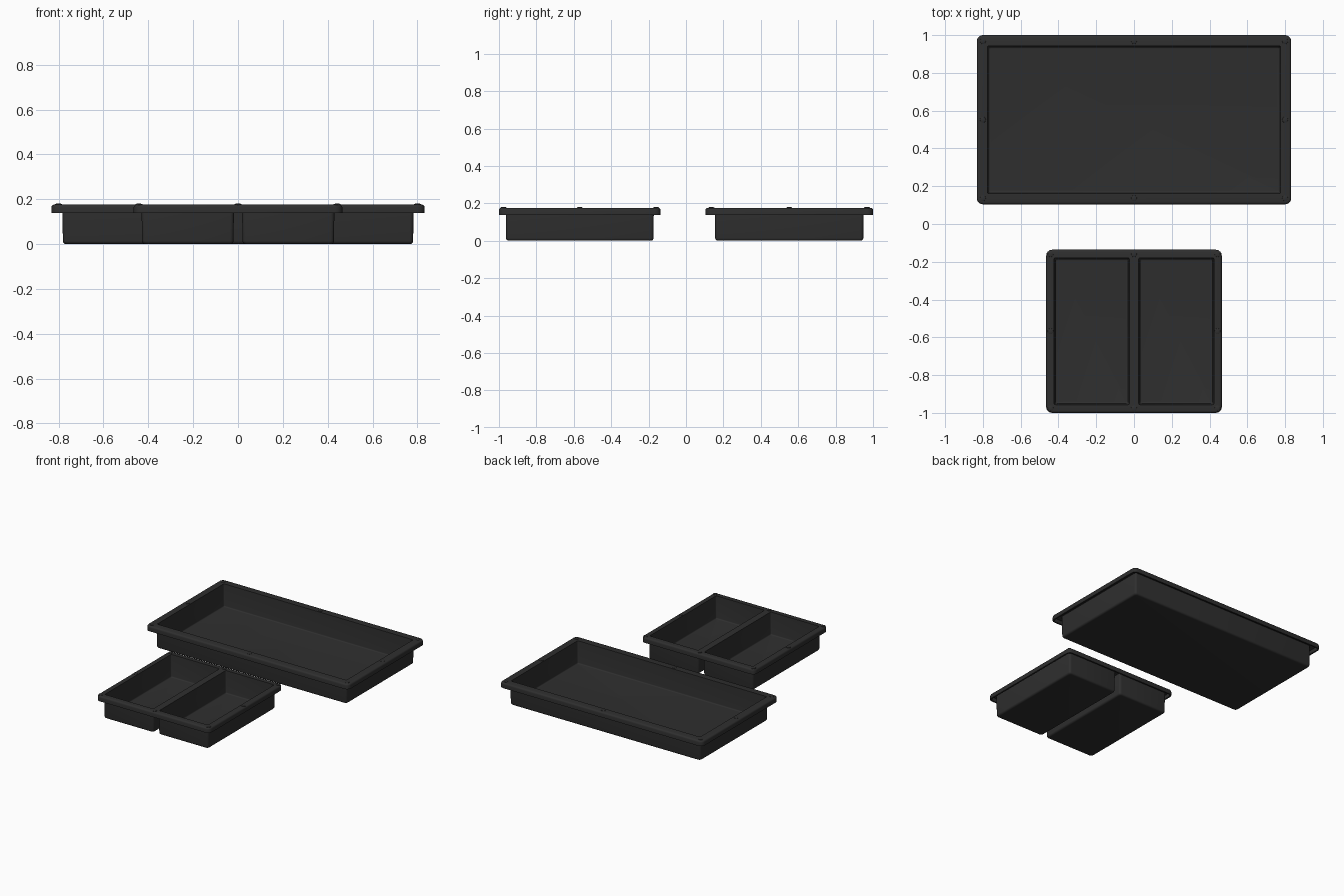
import bpy, bmesh, math

if "Cube" in bpy.data.objects:
    bpy.data.objects.remove(bpy.data.objects["Cube"])

TOP, THICK, LIP_Z = 0.176, 0.011, 0.138

plastic = bpy.data.materials.new("dark_grey_plastic")
plastic.diffuse_color = (0.028, 0.028, 0.028, 1)
plastic.use_nodes = True
plastic.node_tree.nodes["Principled BSDF"].inputs["Base Color"].default_value = plastic.diffuse_color


def ring(bm, cx, cy, hx, hy, r, z, seg=4):
    """Closed rounded-rectangle loop of vertices."""
    verts = []
    for q, (sx, sy) in enumerate([(1, 1), (-1, 1), (-1, -1), (1, -1)]):
        for i in range(seg + 1):
            a = math.pi / 2 * (q + i / seg)
            verts.append(bm.verts.new((cx + sx * (hx - r) + r * math.cos(a),
                                       cy + sy * (hy - r) + r * math.sin(a), z)))
    return verts


def loft(bm, rings):
    for a, b in zip(rings, rings[1:]):
        n = len(a)
        for i in range(n):
            j = (i + 1) % n
            bm.faces.new((a[i], a[j], b[j], b[i]))


def fill(bm, loops):
    """Flat surface between an outer loop and the holes in it."""
    edges = [bm.edges.get((l[i], l[i - 1])) for l in loops for i in range(len(l))]
    bmesh.ops.triangle_fill(bm, edges=edges, use_beauty=True)


def shell(bm, cx, cy, hx, hy, r, top, bottom, draft, fillet):
    """Basin surface: tapered wall, rounded bottom edge, flat floor."""
    rings = [ring(bm, cx, cy, hx, hy, r, top)]
    for i in range(5):
        a = math.pi / 2 * i / 4
        inset = draft + fillet * (1 - math.cos(a))
        rings.append(ring(bm, cx, cy, hx - inset, hy - inset, r,
                          bottom + fillet * (1 - math.sin(a))))
    loft(bm, rings)
    bm.faces.new(rings[-1])
    return rings[0]


def finish(name, bm):
    bmesh.ops.recalc_face_normals(bm, faces=bm.faces)
    mesh = bpy.data.meshes.new(name)
    bm.to_mesh(mesh)
    bm.free()
    mesh.materials.append(plastic)
    ob = bpy.data.objects.new(name, mesh)
    bpy.context.collection.objects.link(ob)
    bpy.ops.object.select_all(action='DESELECT')
    ob.select_set(True)
    bpy.context.view_layer.objects.active = ob
    bpy.ops.object.shade_smooth_by_angle(angle=math.radians(35))
    return ob


def tray(name, cy, hx, hy, basins, basin_hy):
    bm = bmesh.new()
    # rim with a rounded edge and a hollow hanging lip
    rad, rnd = 0.032, 0.012
    rim = []
    for i in range(4):
        a = math.pi / 2 * i / 3
        inset = rnd * (1 - math.sin(a))
        rim.append(ring(bm, 0, cy, hx - inset, hy - inset, rad - inset,
                        TOP - rnd * (1 - math.cos(a))))
    rim.append(ring(bm, 0, cy, hx, hy, rad, LIP_Z))
    for z in (LIP_Z, TOP - THICK):
        rim.append(ring(bm, 0, cy, hx - THICK, hy - THICK, rad - THICK, z))
    loft(bm, rim)
    # inner and outer surfaces of each basin
    inner, outer = [], []
    for bx, bhx in basins:
        inner.append(shell(bm, bx, cy, bhx, basin_hy, 0.008,
                           TOP, THICK, 0.006, 0.008))
        outer.append(shell(bm, bx, cy, bhx + 0.007, basin_hy + 0.007, 0.016,
                           TOP - THICK, 0, 0.002, 0.014))
    fill(bm, [rim[0]] + inner)
    fill(bm, [rim[-1]] + outer)
    finish(name, bm)


def rim_studs(name, cy, hx, hy):
    """Low round studs at the corners and the middle of each rim side."""
    bm = bmesh.new()
    for ix in (-1, 0, 1):
        for iy in (-1, 0, 1):
            if ix or iy:
                x, y = ix * hx, cy + iy * hy
                rings = [ring(bm, x, y, r, r, r * 0.999, z) for r, z in
                         ((0.016, TOP - 0.003), (0.015, TOP + 0.002), (0.010, TOP + 0.004))]
                loft(bm, rings)
                bm.faces.new(rings[-1])
                bm.faces.new(rings[0])
    finish(name, bm)


# wide single tray at the back
tray("large_tray", 0.552, 0.832, 0.448, [(0, 0.776)], 0.391)
rim_studs("large_tray_studs", 0.552, 0.800, 0.416)

# small tray with two side-by-side basins at the front
tray("divided_tray", -0.568, 0.465, 0.432, [(s * 0.224, 0.199) for s in (-1, 1)], 0.389)
rim_studs("divided_tray_studs", -0.568, 0.442, 0.408)
